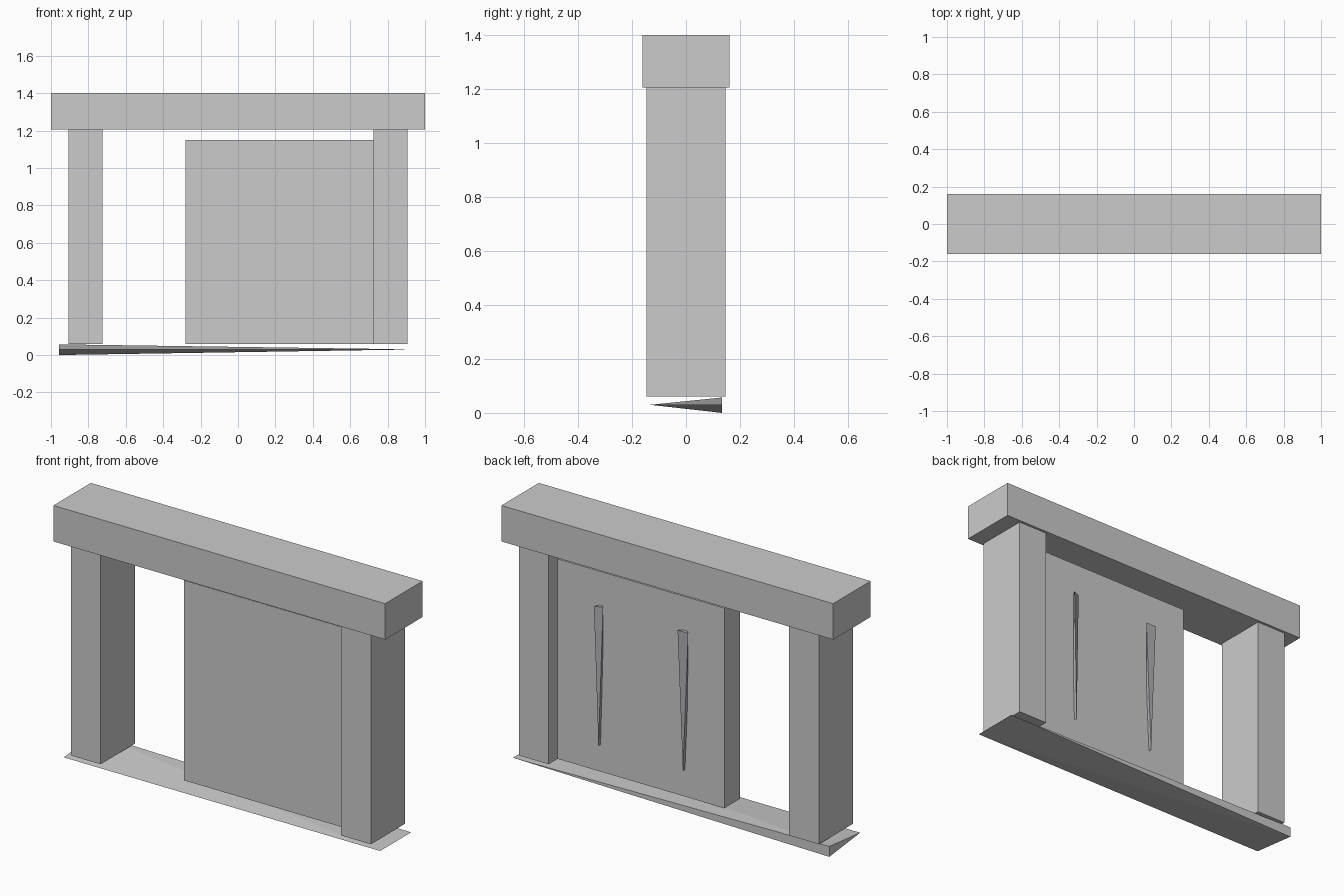
import bpy

if "Cube" in bpy.data.objects:
    bpy.data.objects.remove(bpy.data.objects["Cube"])


def mesh_object(name, verts, faces, color=None):
    me = bpy.data.meshes.new(name)
    me.from_pydata(verts, [], faces)
    ob = bpy.data.objects.new(name, me)
    bpy.context.collection.objects.link(ob)
    if color:
        mat = bpy.data.materials.new(name)
        mat.diffuse_color = color
        mat.use_nodes = True
        mat.node_tree.nodes["Principled BSDF"].inputs["Base Color"].default_value = mat.diffuse_color
        me.materials.append(mat)
    return ob


def box(name, lo, hi):
    verts = [(x, y, z) for x in (lo[0], hi[0]) for y in (lo[1], hi[1]) for z in (lo[2], hi[2])]
    faces = [(0, 1, 3, 2), (4, 6, 7, 5), (0, 4, 5, 1), (2, 3, 7, 6), (0, 2, 6, 4), (1, 5, 7, 3)]
    return mesh_object(name, verts, faces)


# Wedge plate: a thin sheet b-c-d, split open into a_top / a_bottom at one corner
WEDGE = [(0, 2, 3), (0, 3, 4), (1, 3, 2), (1, 4, 3), (0, 1, 2), (0, 4, 1)]

# Lintel beam and the two posts carrying it
box("lintel", (-1, -0.161, 1.206), (1, 0.161, 1.402))
for side, x in (("left", -0.815), ("right", 0.815)):
    box(side + "_post", (x - 0.09, -0.147, 0.06), (x + 0.09, 0.147, 1.206))

# Sliding door slab
box("door", (-0.28, -0.065, 0.06), (0.725, 0.07, 1.15))

# Tapered ground track, open at its back left corner
mesh_object("track",
            [(-0.957, 0.133, 0.057), (-0.957, 0.133, 0.0), (-0.957, -0.133, 0.03),
             (0.95, -0.133, 0.03), (0.95, 0.133, 0.03)], WEDGE)

# Tapered battens on the door's back: (centre x, half width, top tilt)
for i, (x, half, tilt) in enumerate(((-0.043, 0.032, 0.0), (0.466, 0.021, 0.009))):
    y = 0.088
    mesh_object(f"door_batten_{i + 1}",
                [(x - half, y - tilt, 0.965), (x + half, y + tilt, 0.965), (x, 0.055, 0.965),
                 (x, 0.055, 0.207), (x, y, 0.207)], WEDGE, (0.42, 0.44, 0.47, 1))

# Make all normals face outwards
import bmesh
for ob in bpy.context.collection.objects:
    bm = bmesh.new()
    bm.from_mesh(ob.data)
    bmesh.ops.recalc_face_normals(bm, faces=bm.faces)
    bm.to_mesh(ob.data)
    bm.free()
